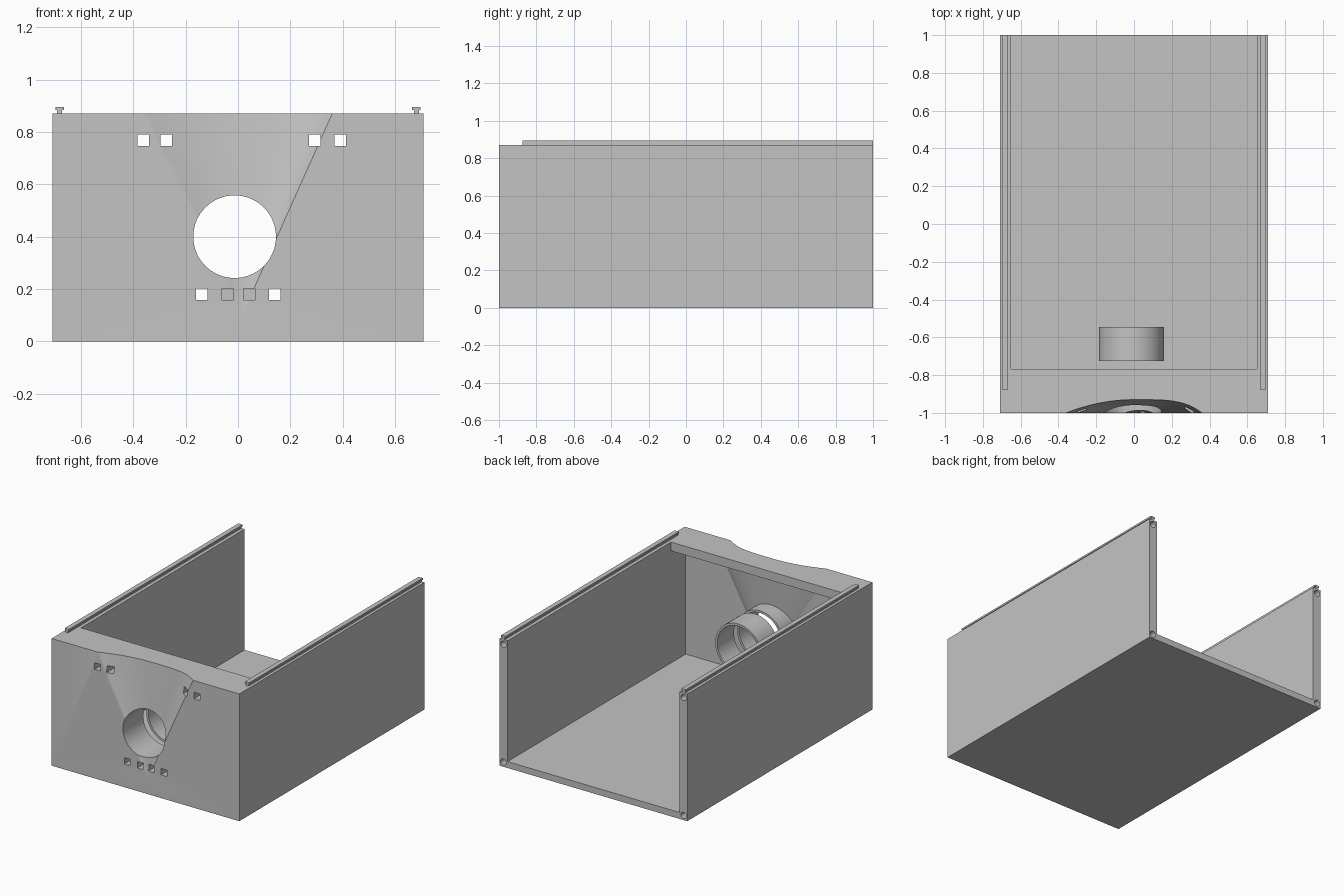
import bpy
import bmesh
import math
from mathutils import Matrix, Vector

old = bpy.data.objects.get("Cube")
if old:
    bpy.data.objects.remove(old, do_unlink=True)

GREY = (0.55, 0.55, 0.55, 1.0)
mat = bpy.data.materials.new("plain grey")
mat.use_nodes = True
mat.diffuse_color = GREY
mat.node_tree.nodes["Principled BSDF"].inputs["Base Color"].default_value = GREY


def finish(name, bm):
    bmesh.ops.recalc_face_normals(bm, faces=bm.faces[:])
    mesh = bpy.data.meshes.new(name)
    bm.to_mesh(mesh)
    bm.free()
    mesh.materials.append(mat)
    obj = bpy.data.objects.new(name, mesh)
    bpy.context.collection.objects.link(obj)
    return obj


def box(name, x, y, z):
    """Box from (min, max) pairs."""
    bm = bmesh.new()
    bmesh.ops.create_cube(bm, size=1)
    for v in bm.verts:
        v.co = Vector([(a + b) / 2 + c * (b - a) for (a, b), c in zip((x, y, z), v.co)])
    return finish(name, bm)


def rod(name, x, z, radius, y0, y1, sides=64):
    """Cylinder lying along y."""
    bm = bmesh.new()
    place = Matrix.Translation((x, (y0 + y1) / 2, z)) @ Matrix.Rotation(math.pi / 2, 4, "X")
    bmesh.ops.create_cone(bm, cap_ends=True, segments=sides, radius1=radius,
                          radius2=radius, depth=y1 - y0, matrix=place)
    return finish(name, bm)


def scoop(name, half_width, depth, apex, z_ref, z_top, margin):
    """Shallow half cone: steep on +x, gentle on -x, narrowing down to the apex."""
    apex = Vector(apex)
    grow = (z_top - apex.z) / (z_ref - apex.z)
    count = 40
    points = [(-half_width, -margin)]
    for i in range(count + 1):
        u = -1 + 2 * i / count
        points.append((u * half_width, depth * (1 - abs(u) ** (4 if u > 0 else 2))))
    points.append((half_width, -margin))
    bm = bmesh.new()
    top = [bm.verts.new((apex.x * (1 - grow) + px * grow, apex.y + py * grow, z_top))
           for px, py in points]
    tip = bm.verts.new(apex)
    bm.faces.new(top)
    for i, v in enumerate(top):
        bm.faces.new((v, top[(i + 1) % len(top)], tip))
    return finish(name, bm)


def combine(obj, tool, operation):
    mod = obj.modifiers.new(operation, "BOOLEAN")
    mod.operation = operation
    mod.solver = "EXACT"
    mod.object = tool
    graph = bpy.context.evaluated_depsgraph_get()
    mesh = bpy.data.meshes.new_from_object(obj.evaluated_get(graph))
    obj.modifiers.clear()
    obj.data = mesh
    bpy.data.objects.remove(tool, do_unlink=True)


def smooth(obj):
    bpy.ops.object.select_all(action="DESELECT")
    obj.select_set(True)
    bpy.context.view_layer.objects.active = obj
    bpy.ops.object.shade_smooth_by_angle(angle=math.radians(25))


W, H = 0.71, 0.87
IN = 0.65
CX, CZ = -0.013, 0.4
BORE, TUBE = 0.158, 0.173

# Open-backed housing with a thick ledge on top of the front wall
housing = box("housing", (-W, W), (-1, 1), (0, H))
combine(housing, box("cavity", (-IN, IN), (-0.925, 1.1), (0.044, 0.81)), "DIFFERENCE")
combine(housing, box("opening", (-IN, IN), (-0.767, 1.1), (0.5, 1)), "DIFFERENCE")

# Bulge behind the scoop and the front half of the tube
combine(housing, scoop("bulge", 0.42, 0.06, (0.02, -0.925, 0.14), H, 0.85, 0.03), "UNION")
combine(housing, rod("front_tube", CX, CZ, TUBE, -0.96, -0.78), "UNION")

# Scoop in the front and the round bore
combine(housing, scoop("front_scoop", 0.36, 0.07, (0.02, -1.0, 0.11), H, 0.95, 0.05), "DIFFERENCE")
combine(housing, rod("bore", CX, CZ, BORE, -1.2, -0.6), "DIFFERENCE")

# Square tie slots, the inner lower pair being blind
S = 0.022
for z, columns in ((0.768, (-0.362, -0.274, 0.293, 0.39)), (0.18, (-0.138, -0.04, 0.043, 0.14))):
    for x in columns:
        end = -0.94 if z < CZ and abs(x) < 0.1 else -0.8
        combine(housing, box("slot", (x - S, x + S), (-1.1, end), (z - S, z + S)), "DIFFERENCE")

# Screw holes in the back corners
for side in (-1, 1):
    for z in (0.032, 0.838):
        combine(housing, rod("screw_hole", side * 0.682, z, 0.021, 0.9, 1.1, 24), "DIFFERENCE")
smooth(housing)

# Rear half of the tube, set behind a narrow gap
rear_tube = rod("rear_tube", CX, CZ, TUBE, -0.725, -0.545)
combine(rear_tube, rod("rear_bore", CX, CZ, BORE, -0.9, -0.4), "DIFFERENCE")
smooth(rear_tube)

# T-shaped rails along the tops of the side walls
for side, label in ((1, "left"), (-1, "right")):
    c = side * 0.682
    rail = box(label + "_rail", (c - 0.009, c + 0.009), (-0.875, 1), (H - 0.01, 0.89))
    combine(rail, box("rail_cap", (c - 0.016, c + 0.016), (-0.875, 1), (0.884, 0.896)), "UNION")
